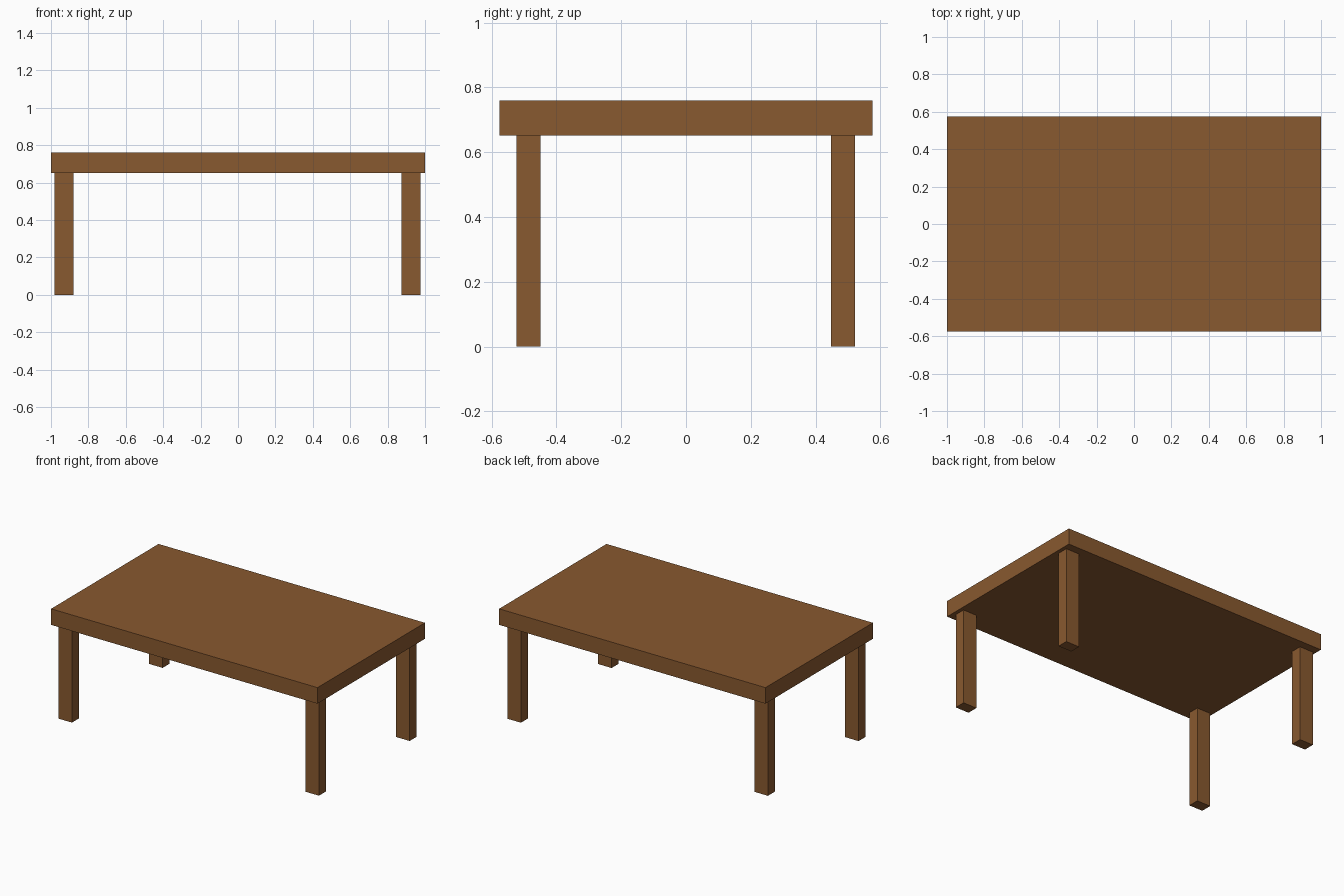
import bpy

if "Cube" in bpy.data.objects:
    bpy.data.objects.remove(bpy.data.objects["Cube"])

wood = bpy.data.materials.new("brown wood")
wood.diffuse_color = (0.25, 0.10, 0.029, 1)
wood.use_nodes = True
wood.node_tree.nodes["Principled BSDF"].inputs["Base Color"].default_value = wood.diffuse_color


def box(name, x, y, z):
    """Box spanning the given (min, max) ranges."""
    spans = (x, y, z)
    bpy.ops.mesh.primitive_cube_add(size=1, location=[(a + b) / 2 for a, b in spans])
    ob = bpy.context.object
    ob.name = name
    ob.scale = [b - a for a, b in spans]
    bpy.ops.object.transform_apply(location=False, rotation=False, scale=True)
    ob.data.materials.append(wood)
    return ob


# Thick slab top
UNDERSIDE = 0.651
box("table_top", (-1, 1), (-0.576, 0.576), (UNDERSIDE, 0.76))

# Four square-cut legs, set in from the edges
for side, x in (("left", (-0.981, -0.88)), ("right", (0.874, 0.975))):
    for end, y in (("front", (-0.524, -0.45)), ("back", (0.448, 0.522))):
        box(f"{end}_{side}_leg", x, y, (0, UNDERSIDE))
